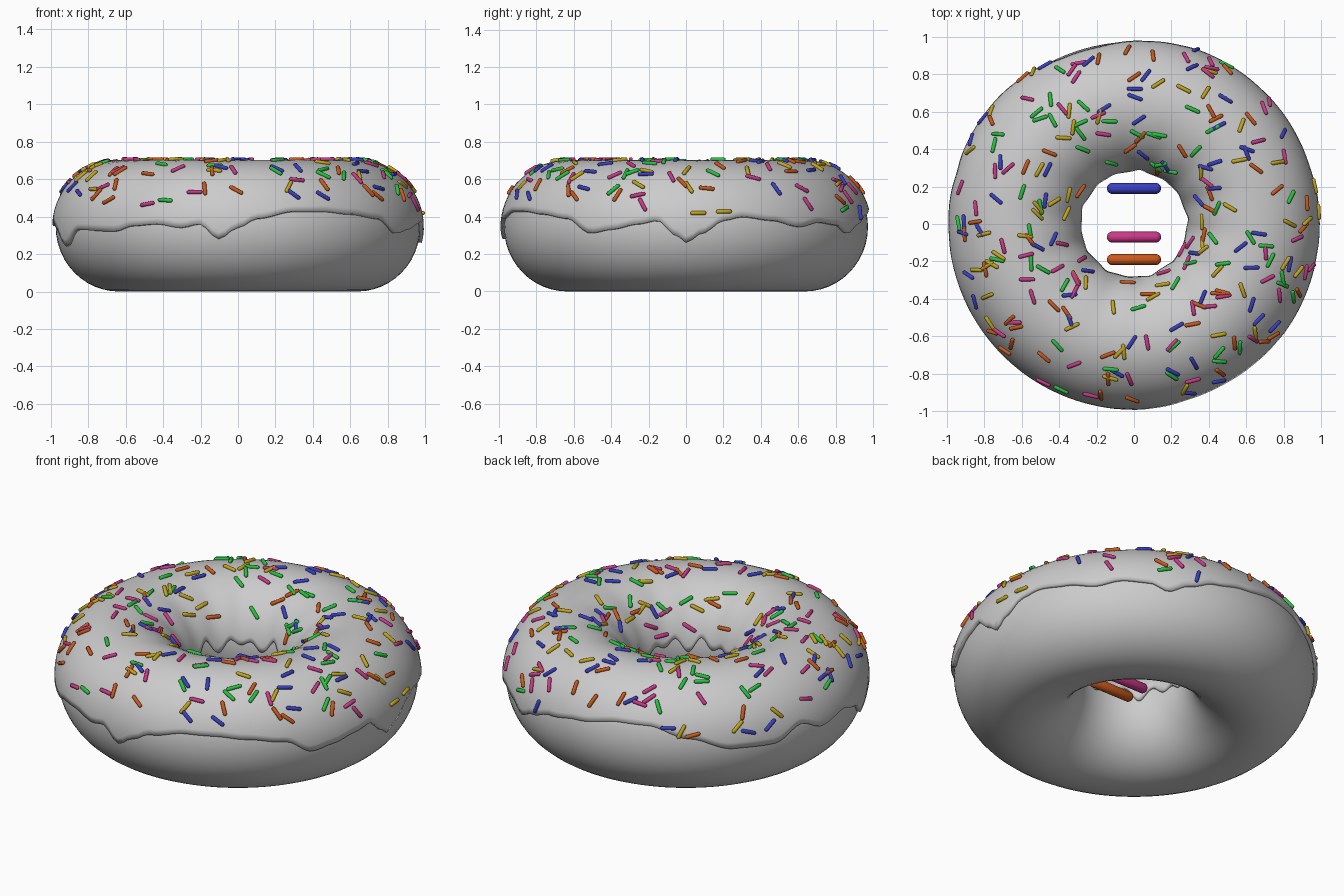
import bpy, bmesh, math, random
from mathutils import Vector, Matrix

if "Cube" in bpy.data.objects:
    bpy.data.objects.remove(bpy.data.objects["Cube"])

random.seed(4)
R, CZ = 0.635, 0.345          # ring radius and centre height
R_DOUGH, R_ICE = 0.338, 0.357


def ring_point(az, phi, r):
    rho = R + r * math.cos(phi)
    return Vector((rho * math.cos(az), rho * math.sin(az), CZ + r * math.sin(phi)))


def finish(name, bm, rgb=None):
    me = bpy.data.meshes.new(name)
    bm.to_mesh(me)
    bm.free()
    for p in me.polygons:
        p.use_smooth = True
    ob = bpy.data.objects.new(name, me)
    bpy.context.collection.objects.link(ob)
    if rgb:
        me.materials.append(paint[name.split("_")[-1]])
    return ob


# Dough ring
bpy.ops.mesh.primitive_torus_add(major_radius=R, minor_radius=R_DOUGH,
                                 major_segments=112, minor_segments=48, location=(0, 0, CZ))
dough = bpy.context.object
dough.name = "dough"
dough.scale.z = CZ / R_DOUGH
bpy.ops.object.shade_smooth()

# Outer icing edge: (azimuth in degrees, height)
EDGE = [(0, .26), (5, .31), (12, .38), (18, .40), (28, .38), (38, .345), (46, .37), (55, .355),
        (61, .31), (68, .36), (77, .41), (88, .44), (103, .48), (113, .48), (126, .42),
        (140, .35), (154, .34), (164, .41), (173, .35), (184, .38), (192, .34), (200, .24),
        (210, .33), (228, .32), (235, .35), (244, .36), (252, .34), (258, .36), (264, .28),
        (270, .34), (276, .39), (288, .43), (298, .43), (308, .415), (320, .39), (329, .31),
        (336, .33), (345, .36), (351, .38), (357, .30), (360, .26)]


def edge_height(deg):
    for (a, za), (b, zb) in zip(EDGE, EDGE[1:]):
        if a <= deg <= b:
            t = (deg - a) / (b - a)
            return za + (zb - za) * t * t * (3 - 2 * t)


# Icing shell draped over the top, with a wavy outer and inner edge
N, M = 180, 32
bm = bmesh.new()
rows = []
for i in range(N):
    az = 2 * math.pi * i / N
    start = math.asin((edge_height(360 * i / N) - CZ) / R_ICE)
    inner = 0.395 + 0.025 * math.sin(14 * az) + 0.02 * math.sin(9 * az + 1)
    end = math.pi - math.asin((inner - CZ) / R_ICE)
    row = []
    for j in range(M + 1):
        phi = start + (end - start) * j / M
        fold = max(0, -math.cos(phi)) * 0.005 * math.sin(14 * az) * math.sin(phi)
        row.append(bm.verts.new(ring_point(az, phi, R_ICE + fold)))
    rows.append(row)
for i in range(N):
    a, b = rows[i], rows[(i + 1) % N]
    for j in range(M):
        bm.faces.new((a[j], b[j], b[j + 1], a[j + 1]))
icing = finish("icing", bm)
solid = icing.modifiers.new("thickness", 'SOLIDIFY')
solid.thickness = 0.03
solid.offset = -1
bpy.context.view_layer.objects.active = icing
icing.select_set(True)
bpy.ops.object.shade_smooth_by_angle(angle=math.radians(40))

# Sprinkle colours
COLOURS = {"blue": (.04, .05, .55, 1), "pink": (.6, .04, .25, 1), "orange": (.6, .1, .01, 1),
           "green": (.02, .55, .05, 1), "yellow": (.55, .38, .01, 1)}
paint = {}
for c, rgb in COLOURS.items():
    paint[c] = bpy.data.materials.new(c)
    paint[c].diffuse_color = rgb


def add_capsule(bm, matrix, radius, length):
    # Rounded rod along local z
    new = bmesh.ops.create_uvsphere(bm, u_segments=10, v_segments=7, radius=radius)["verts"]
    for v in new:
        v.co.z += math.copysign(length / 2 - radius, v.co.z)
        v.co = matrix @ v.co


# Small sprinkles scattered evenly as seen from above
for c in COLOURS:
    bm = bmesh.new()
    for _ in range(52):
        rho = math.sqrt(random.uniform(0.29 ** 2, 0.985 ** 2))
        phi = math.acos(max(-1, min(1, (rho - R) / R_ICE)))
        az = random.uniform(0, 2 * math.pi)
        across = Vector((-math.sin(az), math.cos(az), 0))
        along = Vector((-math.sin(phi) * math.cos(az), -math.sin(phi) * math.sin(az), math.cos(phi)))
        t = random.uniform(0, math.pi)
        rot = (across * math.cos(t) + along * math.sin(t)).to_track_quat('Z', 'Y').to_matrix().to_4x4()
        add_capsule(bm, Matrix.Translation(ring_point(az, phi, R_ICE + 0.004)) @ rot, 0.011, 0.086)
    finish("sprinkles_" + c, bm, True)

# Large loose sprinkles lying inside the hole
for c, y in (("blue", .19), ("pink", -.07), ("orange", -.19)):
    bm = bmesh.new()
    add_capsule(bm, Matrix.Translation((0, y, .335)) @ Matrix.Rotation(math.pi / 2, 4, 'Y'), .03, .29)
    finish("large_sprinkle_" + c, bm, True)

for m in bpy.data.materials:
    if m.users and not m.is_grease_pencil:
        m.use_nodes = True
        m.node_tree.nodes["Principled BSDF"].inputs["Base Color"].default_value = m.diffuse_color
